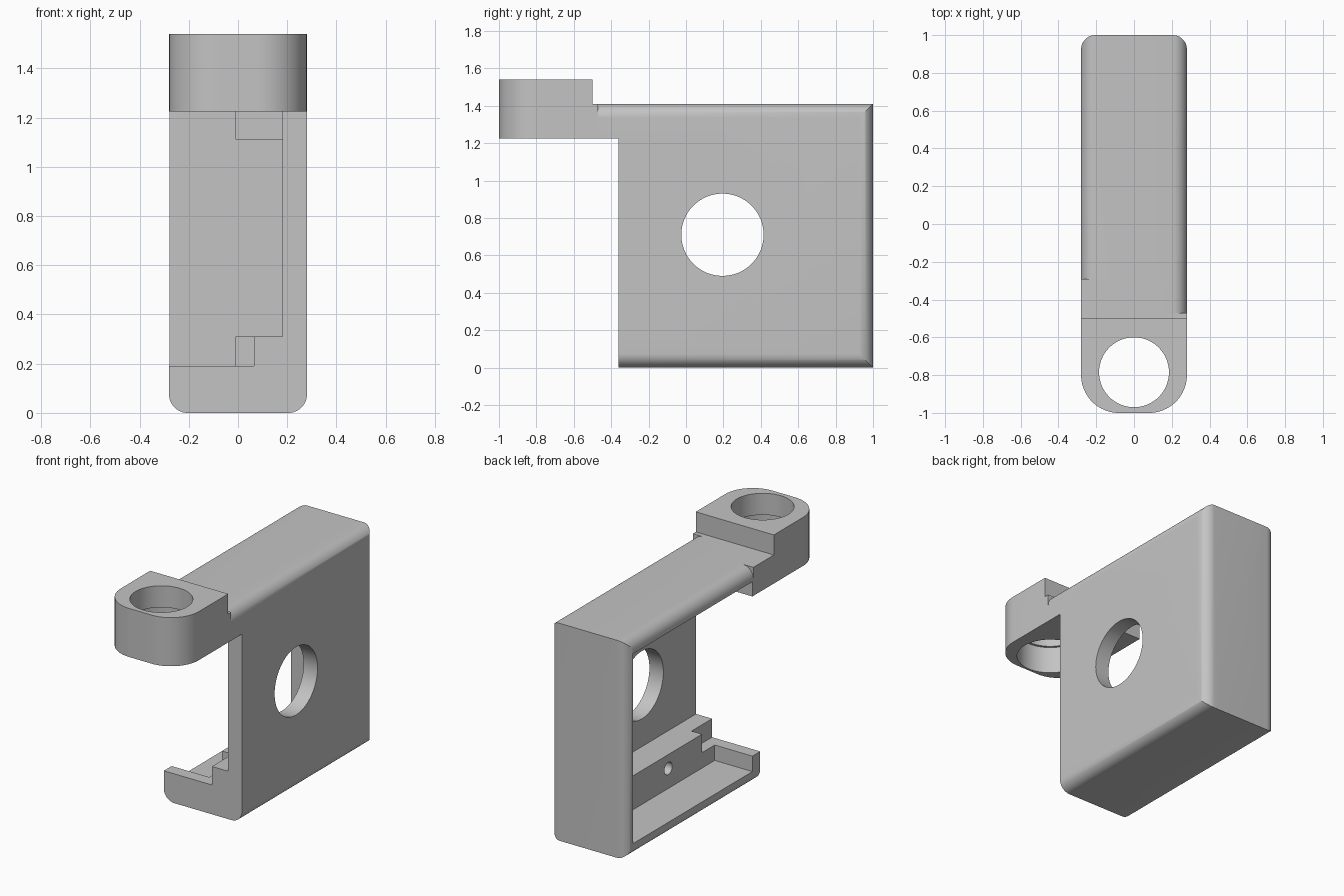
import bpy, bmesh
from math import sin, cos, pi
from mathutils import Vector

cube = bpy.data.objects.get("Cube")
if cube:
    bpy.data.objects.remove(cube, do_unlink=True)

grey = bpy.data.materials.new("plain_grey")
grey.use_nodes = True
colour = (0.55, 0.55, 0.55, 1)
grey.diffuse_color = colour
grey.node_tree.nodes["Principled BSDF"].inputs["Base Color"].default_value = colour


def prism(name, outline, axis, low, high):
    """Extrude a 2D outline along axis x, y or z."""
    place = {"x": lambda a, b, c: (c, a, b),
             "y": lambda a, b, c: (a, c, b),
             "z": lambda a, b, c: (a, b, c)}[axis]
    bm = bmesh.new()
    face = bm.faces.new([bm.verts.new(place(a, b, low)) for a, b in outline])
    grown = bmesh.ops.extrude_face_region(bm, geom=[face])
    shift = Vector(place(0, 0, high - low))
    bmesh.ops.translate(bm, vec=shift, verts=[v for v in grown["geom"] if isinstance(v, bmesh.types.BMVert)])
    bmesh.ops.recalc_face_normals(bm, faces=bm.faces)
    mesh = bpy.data.meshes.new(name)
    bm.to_mesh(mesh)
    bm.free()
    mesh.materials.append(grey)
    obj = bpy.data.objects.new(name, mesh)
    bpy.context.collection.objects.link(obj)
    return obj


def rounded(x0, x1, y0, y1, low_r, high_r, steps=12):
    """Rectangle outline with one radius for its low corners and one for its high corners."""
    corners = [(x1, y1, -1, -1, high_r), (x0, y1, 1, -1, high_r),
               (x0, y0, 1, 1, low_r), (x1, y0, -1, 1, low_r)]
    points = []
    for i, (x, y, sx, sy, r) in enumerate(corners):
        for k in range(steps + 1 if r else 1):
            t = (i + k / steps) * pi / 2
            points.append((x + sx * r + r * cos(t), y + sy * r + r * sin(t)) if r else (x, y))
    return points


def circle(a, b, r, count=64):
    return [(a + r * cos(2 * pi * i / count), b + r * sin(2 * pi * i / count)) for i in range(count)]


def box(name, x0, x1, y0, y1, z0, z1):
    return prism(name, rounded(x0, x1, y0, y1, 0, 0), "z", z0, z1)


def combine(target, other, operation):
    mod = target.modifiers.new("combine", "BOOLEAN")
    mod.operation = operation
    mod.solver = "EXACT"
    mod.object = other
    bpy.context.view_layer.objects.active = target
    bpy.ops.object.modifier_apply(modifier=mod.name)
    bpy.data.objects.remove(other, do_unlink=True)


W = 0.28          # half width
WALL = 0.18       # inner face of the side wall
TOP = 1.41        # roof height
FRONT = -0.36     # front of the case
ARM_Z = 1.225     # underside of the arm
R = 0.075         # edge rounding

# Case: side profile rounded along y, back corners rounded along z
case = prism("clamp_case", rounded(-W, W, 0, TOP, R, R), "y", -0.47, 1)
combine(case, prism("plan", rounded(-W, W, -0.6, 1, 0, R), "z", -0.1, 1.6), "INTERSECT")

# Hollow: space under the arm, cavity, front opening, round window
combine(case, box("under_arm", -1, 1, -1, FRONT, -1, ARM_Z), "DIFFERENCE")
combine(case, box("cavity", -1, WALL, -0.28, 0.94, 0.09, 1.32), "DIFFERENCE")
combine(case, box("front_opening", -1, WALL, -0.45, -0.2, 0.19, ARM_Z), "DIFFERENCE")
combine(case, prism("window", circle(0.195, 0.71, 0.22), "x", 0.1, 0.5), "DIFFERENCE")

# Inner ledges with screw holes
for z0, z1, hole_z in ((0.05, 0.31, 0.22), (1.11, 1.36, TOP - 0.22)):
    ledge = box("ledge", -0.01, 0.22, -0.15, 0.96, z0, z1)
    combine(ledge, prism("screw_hole", circle(0.195, hole_z, 0.04, 32), "x", -0.1, 0.14), "DIFFERENCE")
    combine(case, ledge, "UNION")
combine(case, box("low_platform", -0.01, 0.2, -0.32, -0.1, 0.05, 0.19), "UNION")
combine(case, box("front_step", 0.065, 0.2, FRONT, -0.1, 0.15, 0.31), "UNION")

# Arm with a square root and a rounded eye
combine(case, box("arm_root", -W, W, -0.7, -0.47, ARM_Z, TOP), "UNION")
combine(case, box("arm_side", -W, 0, -0.5, -0.29, ARM_Z, TOP), "UNION")
combine(case, prism("arm_eye", rounded(-W, W, -1, -0.5, 0.2, 0, 20), "z", ARM_Z, 1.54), "UNION")
combine(case, prism("eye_bore", circle(0, -0.785, 0.185), "z", 1, 1.7), "DIFFERENCE")
combine(case, prism("eye_recess", circle(0, -0.785, 0.2), "z", 1, 1.4), "DIFFERENCE")

# Shading
bpy.ops.object.select_all(action="DESELECT")
case.select_set(True)
bpy.context.view_layer.objects.active = case
bpy.ops.object.shade_smooth_by_angle(angle=pi / 6)
